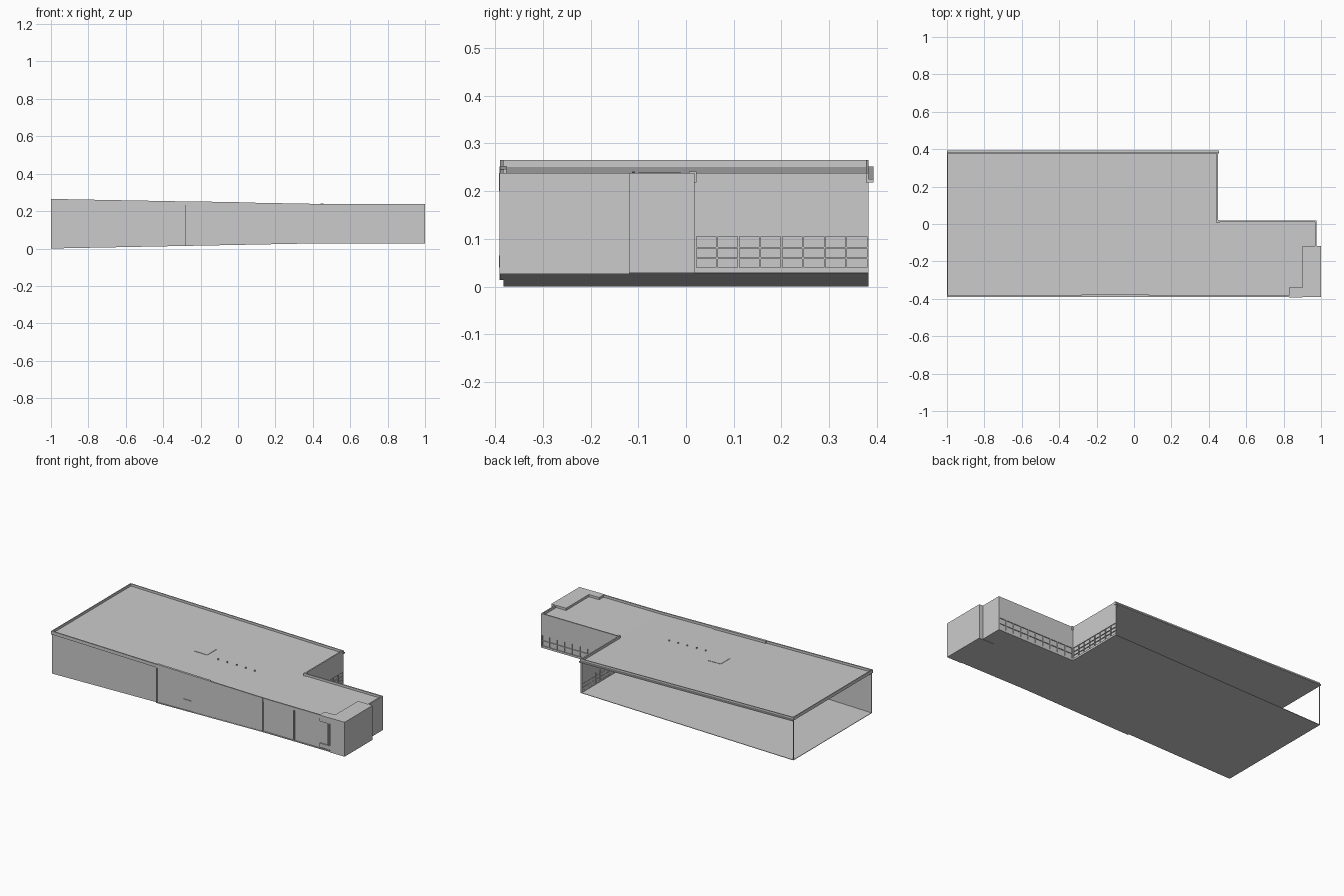
import bpy, bmesh

if "Cube" in bpy.data.objects:
    bpy.data.objects.remove(bpy.data.objects["Cube"])

BREAK = 0.45                       # the long hall tapers left of here


def ease(x):
    return max(0.0, (BREAK - x) / (BREAK + 1.0))


def B(d=0.0):                      # height above the sloping floor line
    return lambda x: 0.028 - 0.028 * ease(x) + d


def T(d=0.0):                      # height relative to the sloping roof line
    return lambda x: 0.238 + 0.027 * ease(x) + d


def Z(z):                          # level height
    return lambda x: z


def part(name, x0, x1, y0, y1, lo, hi):
    """Box along x whose bottom and top follow lo(x) and hi(x)."""
    xs = [x0] + ([BREAK] if x0 < BREAK - 1e-4 and x1 > BREAK + 1e-4 else []) + [x1]
    bm = bmesh.new()
    rings = [[bm.verts.new(p) for p in ((x, y0, lo(x)), (x, y1, lo(x)),
                                        (x, y1, hi(x)), (x, y0, hi(x)))] for x in xs]
    for a, b in zip(rings, rings[1:]):
        for i in range(4):
            j = (i + 1) % 4
            bm.faces.new((a[i], a[j], b[j], b[i]))
    bm.faces.new(rings[0])
    bm.faces.new(rings[-1])
    bmesh.ops.recalc_face_normals(bm, faces=bm.faces)
    me = bpy.data.meshes.new(name)
    bm.to_mesh(me)
    bm.free()
    ob = bpy.data.objects.new(name, me)
    bpy.context.collection.objects.link(ob)
    return ob


F, K = -0.382, 0.383               # front wall line and back line
W = 0.018                          # back face of the right wing

# Floor and roof slabs of the hall and the wing
part("hall_floor", -1, BREAK, F, K, B(), B(0.003))
part("wing_floor", BREAK, 0.975, F, W, B(), B(0.003))
part("hall_roof", -1, BREAK, F, K, T(-0.02), T(-0.014))
part("wing_roof", BREAK, 0.975, F, W, T(-0.02), T(-0.014))

# Parapet and eaves around the roof
part("front_fascia", -1, 0.9, -0.39, F, T(-0.02), T())
part("left_parapet", -1, -0.994, F, K, T(-0.02), T())
part("back_parapet", -1, BREAK + 0.004, K - 0.006, K, T(-0.02), T())
part("back_gutter", -1, BREAK + 0.004, K, 0.393, T(-0.02), T(-0.013))
part("front_raised_parapet", -0.28, 0.08, -0.39, -0.376, T(-0.02), T(0.001))
part("corner_scupper", 0.442, 0.458, W - 0.012, W + 0.004, T(-0.02), T(0.003))

# Front wall: left bay with thin frame, then projecting bays
part("front_left_wall", -1, -0.28, F, F + 0.005, B(), T(-0.02))
part("front_middle_wall", -0.28, -0.04, -0.386, F + 0.004, B(), T(-0.02))
part("front_panel_wall", -0.04, 0.44, -0.388, F + 0.004, B(), T(-0.02))
part("front_right_wall", 0.44, 0.9, -0.384, F + 0.004, B(), T(-0.02))
part("front_sill", -0.1, -0.05, -0.39, -0.384, Z(0.084), Z(0.088))
part("front_base_rail", -0.28, 0.9, -0.39, F, B(), B(0.005))
for x in (-0.284, 0.436, 0.65, 0.885):
    part("front_pilaster", x, x + 0.006, -0.391, F, B(), T())

# Slender posts at the open back and left sides
for x, y in ((-1, F), (-1, K - 0.004), (BREAK - 0.004, K - 0.004)):
    part("corner_post", x, x + 0.004, y, y + 0.004, B(), T(-0.02))

# Upper walls and glazing around the inner corner
part("hall_side_upper_wall", 0.442, BREAK, W, K, Z(0.105), T())
part("wing_back_upper_wall", BREAK - 0.008, 0.975, W - 0.008, W, Z(0.105), T())
part("hall_side_sill", 0.442, BREAK, W, K, B(), Z(0.04))
part("wing_back_sill", BREAK - 0.008, 0.975, W - 0.008, W, B(), Z(0.04))
part("hall_side_glass", 0.443, 0.445, W, K, Z(0.04), Z(0.105))
part("wing_back_glass", BREAK, 0.975, W - 0.007, W - 0.005, Z(0.04), Z(0.105))
for i in range(9):
    y = W + (K - W - 0.004) * i / 8
    part("hall_side_mullion", 0.441, BREAK, y, y + 0.004, Z(0.04), Z(0.105))
for i in range(11):
    x = BREAK + 0.521 * i / 10
    part("wing_back_mullion", x, x + 0.004, W - 0.008, W, Z(0.04), Z(0.105))
for z in (0.058, 0.08):
    part("hall_side_transom", 0.441, BREAK, W, K, Z(z), Z(z + 0.003))
part("wing_back_transom", BREAK, 0.975, W - 0.008, W, Z(0.07), Z(0.073))

# End wall and the solid entrance block wrapped around the front corner
part("wing_end_wall", 0.967, 0.975, -0.12, W, B(0.003), T())
part("end_block", 0.9, 1, -0.391, -0.118, B(-0.002), T())
part("end_block_top_arm", 0.83, 0.9, -0.392, -0.34, Z(0.2), T())
part("end_block_low_arm", 0.83, 0.9, -0.392, -0.34, Z(0.04), Z(0.065))

# Roof hatch and a row of small vents
part("roof_hatch", -0.23, -0.14, -0.1, -0.01, T(-0.014), T(-0.012))
for i in range(5):
    x = -0.06 + 0.062 * i
    part("roof_vent", x, x + 0.006, -0.113, -0.107, T(-0.014), T(-0.006))
